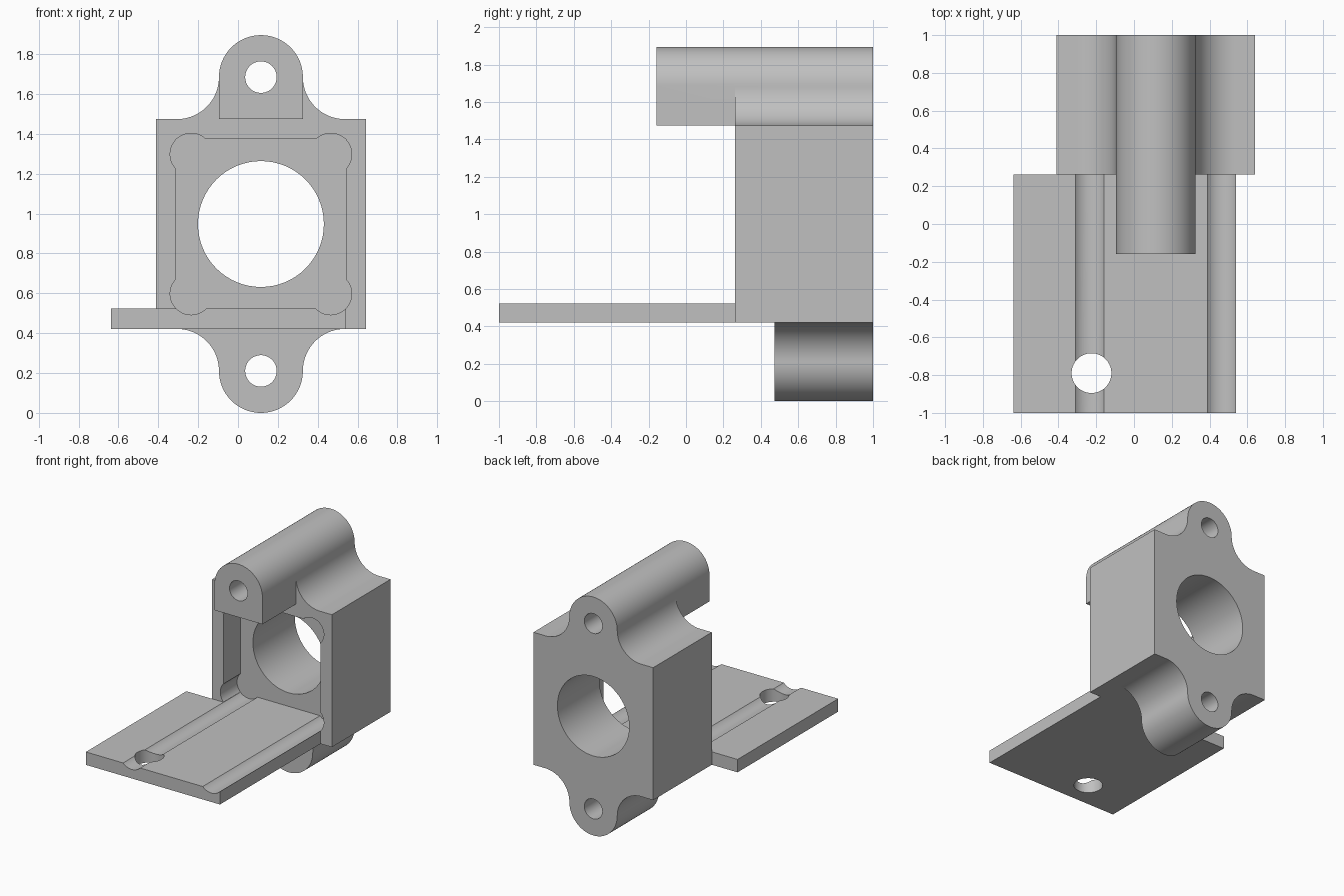
import bpy
import bmesh
from math import cos, sin, radians

cube = bpy.data.objects.get("Cube")
if cube:
    bpy.data.objects.remove(cube, do_unlink=True)

U = 1 / 19                 # one millimetre in model units
CX, CZ = 0.115, 18 * U     # bore axis
BACK = 1.0
FRONT = BACK - 14 * U      # front of the block
FLOOR = BACK - 10 * U      # pocket floor, front of the lower lug
PLATE_END = -1.0

grey = bpy.data.materials.new("plain_grey")
grey.use_nodes = True
grey.diffuse_color = (0.53, 0.53, 0.53, 1)
grey.node_tree.nodes["Principled BSDF"].inputs["Base Color"].default_value = (0.53, 0.53, 0.53, 1)


def arc(x, z, r, start, end, steps=24):
    """Points on an arc, in millimetres from the bore axis."""
    angles = [radians(start + (end - start) * i / steps) for i in range(steps + 1)]
    return [(x + r * cos(a), z + r * sin(a)) for a in angles]


def prism(name, points, y0, y1):
    """Extrude an x-z outline along y."""
    bm = bmesh.new()
    verts = [bm.verts.new((CX + x * U, y0, CZ + z * U)) for x, z in points]
    face = bm.faces.new(verts)
    grown = bmesh.ops.extrude_face_region(bm, geom=[face])["geom"]
    moved = [v for v in grown if isinstance(v, bmesh.types.BMVert)]
    bmesh.ops.translate(bm, verts=moved, vec=(0, y1 - y0, 0))
    bmesh.ops.remove_doubles(bm, verts=bm.verts, dist=1e-5)
    bmesh.ops.recalc_face_normals(bm, faces=bm.faces)
    mesh = bpy.data.meshes.new(name)
    bm.to_mesh(mesh)
    bm.free()
    mesh.materials.append(grey)
    obj = bpy.data.objects.new(name, mesh)
    bpy.context.collection.objects.link(obj)
    return obj


def rod(name, x, z, r, y0, y1):
    return prism(name, arc(x, z, r, 0, 360, 64)[:-1], y0, y1)


def rect(x0, x1, z0, z1):
    return [(x0, z0), (x1, z0), (x1, z1), (x0, z1)]


def combine(target, other, operation):
    """Apply one boolean and discard the helper."""
    mod = target.modifiers.new(operation, "BOOLEAN")
    mod.operation = operation
    mod.solver = "EXACT"
    mod.object = other
    bpy.ops.object.select_all(action="DESELECT")
    bpy.context.view_layer.objects.active = target
    target.select_set(True)
    bpy.ops.object.modifier_apply(modifier=mod.name)
    bpy.data.objects.remove(other, do_unlink=True)


# Lug outline: flared foot, straight tangent, round head
upper = arc(8, 14, 4, 270, 180) + arc(0, 14, 4, 0, 180, 48)[1:-1] + arc(-8, 14, 4, 0, -90)
lower = [(-x, -z) for x, z in upper]

# Block with both lugs at the back and the upper lug only in front
body = prism("bracket_body", [(10, -10), (10, 10)] + upper + [(-10, 10), (-10, -10)] + lower,
             FLOOR, BACK)
combine(body, prism("front_frame", [(10, -10), (10, 10)] + upper + [(-10, 10), (-10, -10)],
                    FRONT, FLOOR), "UNION")

# Upper lug reaching forward
combine(body, prism("lug_overhang", [(-4, 10), (4, 10)] + arc(0, 14, 4, 0, 180, 48),
                    BACK - 22 * U, FRONT), "UNION")

# Base plate
combine(body, prism("base_plate", rect(-14.3, 8.1, -10, -8.05), PLATE_END, FRONT), "UNION")

# Square pocket with relieved corners; the lower reliefs also groove the plate
combine(body, prism("pocket_cutter", rect(-8.1, 8.1, -8.05, 8.1), FRONT - 0.05, FLOOR), "DIFFERENCE")
for x in (-6.65, 6.65):
    combine(body, rod("top_relief", x, 6.65, 2, FRONT - 0.05, FLOOR), "DIFFERENCE")
    combine(body, rod("groove", x, -6.65, 2, PLATE_END - 0.1, FLOOR), "DIFFERENCE")

# Main bore and lug holes
combine(body, rod("bore", 0, 0, 6, FRONT, BACK + 0.1), "DIFFERENCE")
for z in (-14, 14):
    combine(body, rod("lug_hole", 0, z, 1.5, -0.5, BACK + 0.1), "DIFFERENCE")

# Vertical hole through the plate
bpy.ops.mesh.primitive_cylinder_add(vertices=64, radius=2 * U, depth=0.4,
                                    location=(-0.225, PLATE_END + 4 * U, 0.47))
combine(body, bpy.context.object, "DIFFERENCE")

# Keep a single material and crisp edges
body.data.materials.clear()
body.data.materials.append(grey)
for poly in body.data.polygons:
    poly.material_index = 0
bpy.ops.object.select_all(action="DESELECT")
body.select_set(True)
bpy.context.view_layer.objects.active = body
bpy.ops.object.shade_smooth_by_angle(angle=radians(25))
